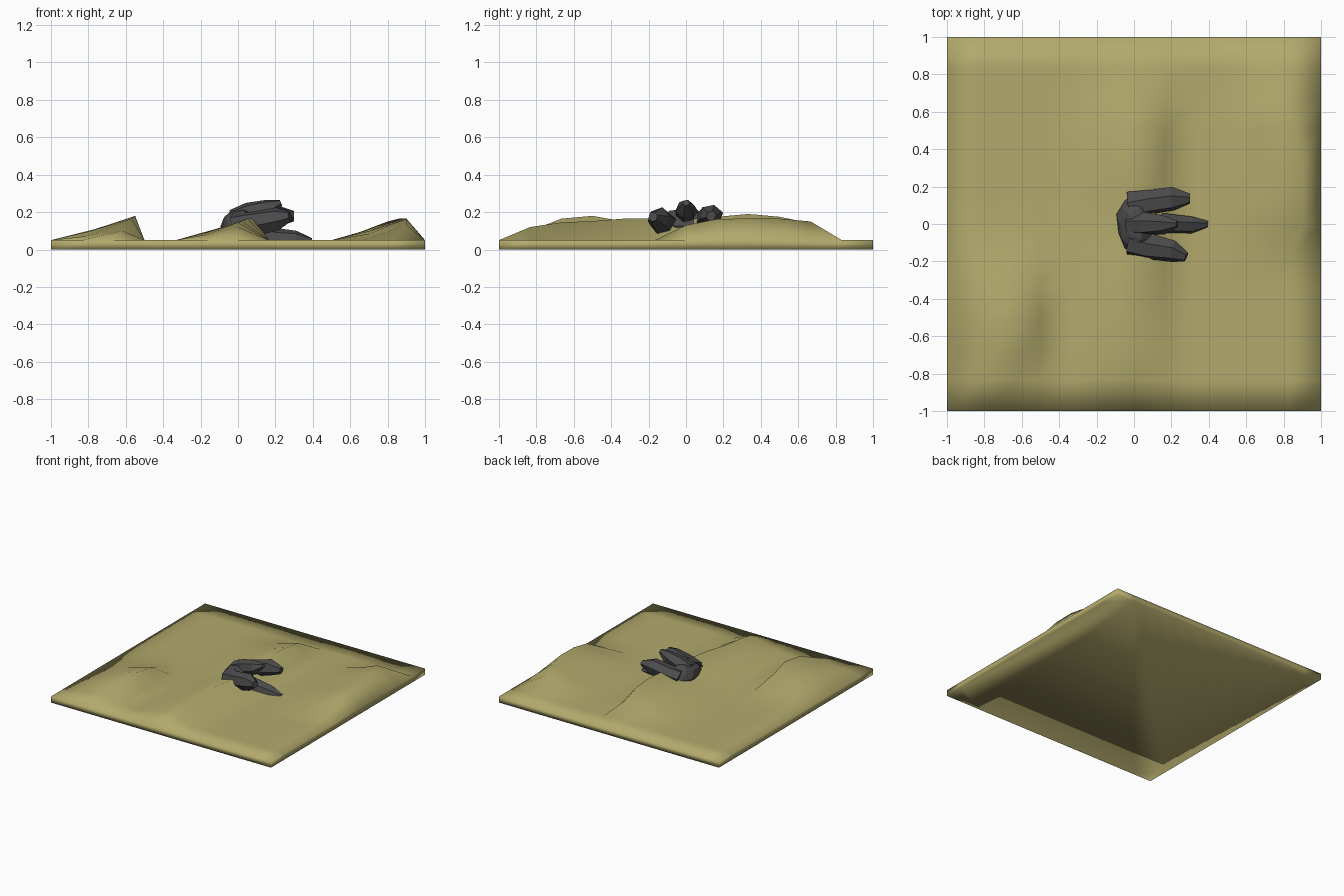
import bpy, bmesh, math, random
from mathutils import Vector

if "Cube" in bpy.data.objects:
    bpy.data.objects.remove(bpy.data.objects["Cube"])

random.seed(4)


def material(name, rgb):
    m = bpy.data.materials.new(name)
    m.diffuse_color = (*rgb, 1)
    m.use_nodes = True
    m.node_tree.nodes["Principled BSDF"].inputs["Base Color"].default_value = m.diffuse_color
    return m


def make_object(name, bm, mat, smooth):
    bmesh.ops.recalc_face_normals(bm, faces=bm.faces)
    me = bpy.data.meshes.new(name)
    bm.to_mesh(me)
    bm.free()
    for p in me.polygons:
        p.use_smooth = smooth
    me.materials.append(mat)
    ob = bpy.data.objects.new(name, me)
    bpy.context.collection.objects.link(ob)
    return ob


sand = material("sand", (0.45, 0.40, 0.15))
stone = material("stone", (0.07, 0.07, 0.073))

# Sand tile: 12 x 12 cells, each dune has a gentle west slope and a steep east one
N, TOP = 12, 0.05
# crest column -> {row: (crest x, crest z)}
DUNES = {
    2: {1: (-.62, .10), 2: (-.57, .165), 3: (-.55, .18), 4: (-.57, .15), 5: (-.62, .075)},
    6: {1: (0, .12), 2: (0, .145), 3: (.02, .152), 4: (.05, .165), 5: (.08, .165),
        6: (.10, .16), 7: (.10, .175), 8: (.10, .19), 9: (.10, .175), 10: (.08, .14)},
    11: {6: (.90, .13), 7: (.90, .163), 8: (.90, .166), 9: (.86, .165), 10: (.80, .15)},
}
bm = bmesh.new()
grid = [[bm.verts.new((-1 + 2 * i / N, -1 + 2 * j / N, TOP)) for i in range(N + 1)]
        for j in range(N + 1)]
for j in range(N):
    for i in range(N):
        bm.faces.new((grid[j][i], grid[j][i + 1], grid[j + 1][i + 1], grid[j + 1][i]))
for col, rows in DUNES.items():
    for j, (x, z) in rows.items():
        foot = grid[j][col - 2].co.x
        grid[j][col].co.x, grid[j][col].co.z = x, z
        mid = grid[j][col - 1].co
        mid.x = foot + (x - foot) * 0.52
        mid.z = TOP + (z - TOP) * 0.45
# Sides and underside
rim = [e for e in bm.edges if e.is_boundary]
low = bmesh.ops.extrude_edge_only(bm, edges=rim)["geom"]
for v in low:
    if isinstance(v, bmesh.types.BMVert):
        v.co.z = 0
bmesh.ops.contextual_create(bm, geom=[e for e in low if isinstance(e, bmesh.types.BMEdge)
                                      and e.is_boundary])
make_object("sand_tile", bm, sand, True)


# Rock spur: faceted loft along a path of (x, y, z, radius)
def spur(name, path, sides=6, jitter=0.12):
    bm = bmesh.new()
    rings = []
    pts = [Vector(p[:3]) for p in path]
    for k, p in enumerate(pts):
        d = (pts[min(k + 1, len(pts) - 1)] - pts[max(k - 1, 0)]).normalized()
        u = Vector((0, 0, 1)).cross(d).normalized()
        w = d.cross(u)
        ring = []
        for s in range(sides):
            a = 2 * math.pi * (s + 0.25) / sides
            r = path[k][3] * (1 + random.uniform(-jitter, jitter))
            ring.append(bm.verts.new(p + u * r * math.cos(a) + w * r * math.sin(a)))
        rings.append(ring)
    for a, b in zip(rings, rings[1:]):
        for s in range(sides):
            t = (s + 1) % sides
            bm.faces.new((a[s], a[t], b[t], b[s]))
    bm.faces.new(rings[0][::-1])
    bm.faces.new(rings[-1])
    make_object(name, bm, stone, False)


spur("rock_spur_upper", [(-.03, 0, .16, .06), (.06, 0, .19, .06), (.16, 0, .222, .052), (.23, 0, .25, .018)])
spur("rock_spur_back", [(-.02, .10, .13, .07), (.08, .12, .15, .065), (.21, .135, .18, .06), (.30, .135, .18, .028)])
spur("rock_spur_front", [(-.02, -.10, .12, .075), (.08, -.125, .14, .07), (.21, -.145, .165, .06), (.28, -.175, .175, .028)])
spur("rock_spur_lower", [(.02, 0, .08, .06), (.17, 0, .06, .055), (.31, -.005, .05, .047), (.395, 0, .045, .018)])

# Rock body: jittered low-poly lump joining the spurs
bm = bmesh.new()
bmesh.ops.create_icosphere(bm, subdivisions=2, radius=1)
for v in bm.verts:
    r = random.uniform(0.93, 1.05)
    v.co = Vector((.015 + v.co.x * .11 * r, v.co.y * .165 * r, .125 + v.co.z * .095 * r))
make_object("rock_body", bm, stone, False)
